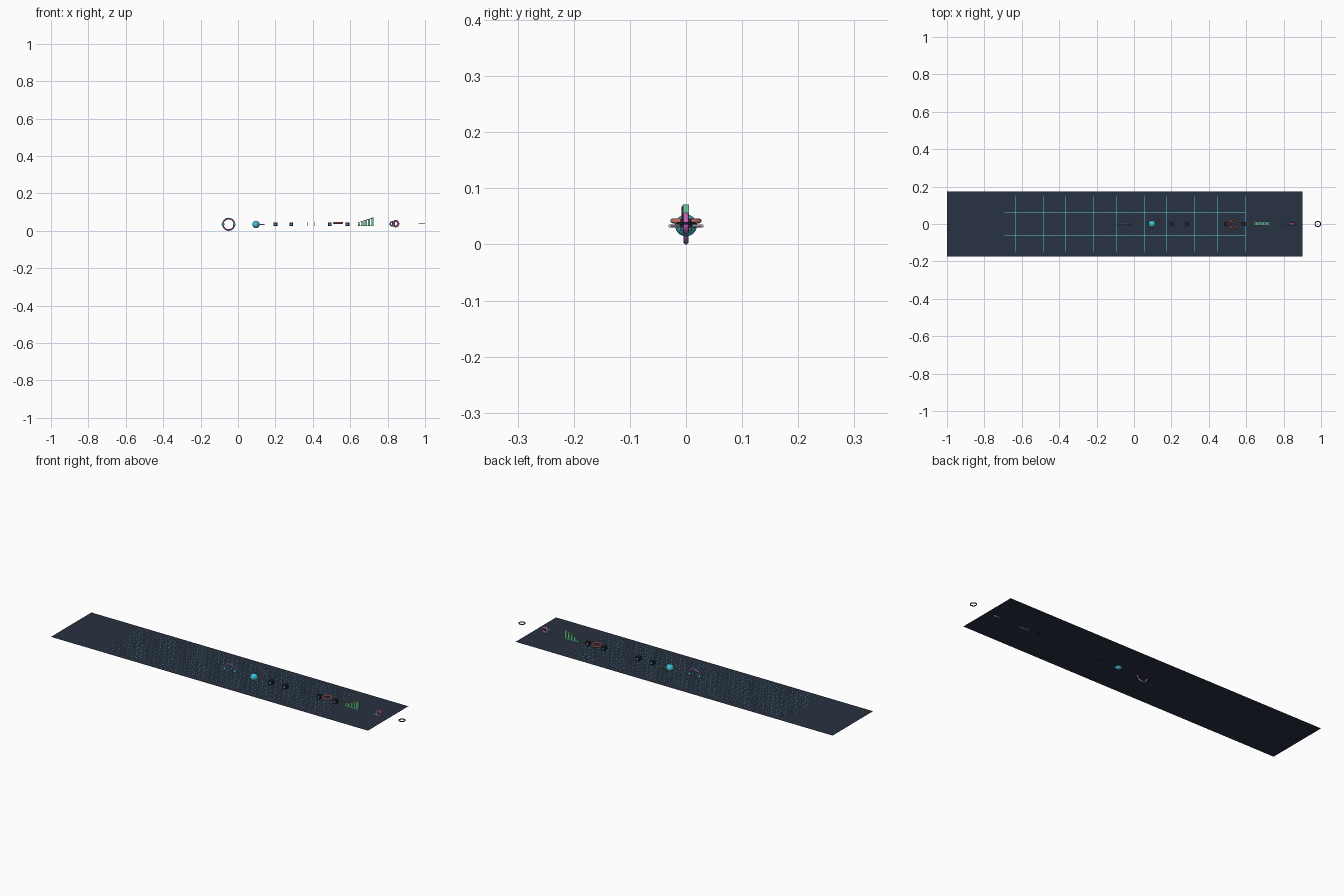
import bpy
from math import pi
from mathutils import Vector

cube = bpy.data.objects.get("Cube")
if cube:
    bpy.data.objects.remove(cube, do_unlink=True)


def material(name, rgb):
    m = bpy.data.materials.new(name)
    m.use_nodes = True
    m.diffuse_color = (*rgb, 1)
    m.node_tree.nodes["Principled BSDF"].inputs["Base Color"].default_value = (*rgb, 1)
    return m


SLATE = material("slate", (0.022, 0.032, 0.054))
NAVY = material("dark navy", (0.012, 0.016, 0.03))
TEAL = material("teal", (0.05, 0.52, 0.62))
CYAN = material("bright cyan", (0.08, 0.72, 0.85))
PURPLE = material("purple", (0.42, 0.22, 0.6))
MAGENTA = material("magenta", (0.62, 0.13, 0.52))
CORAL = material("coral", (0.75, 0.22, 0.17))
GREEN = material("green", (0.16, 0.6, 0.34))
PALE = material("pale pink", (0.78, 0.5, 0.68))


def finish(name, mat, smooth=False):
    ob = bpy.context.object
    ob.name = name
    ob.data.materials.append(mat)
    if smooth:
        bpy.ops.object.shade_smooth_by_angle()
    return ob


def box(name, loc, size, mat):
    bpy.ops.mesh.primitive_cube_add(size=1, location=loc)
    finish(name, mat).scale = size


def ball(name, loc, r, mat):
    bpy.ops.mesh.primitive_uv_sphere_add(segments=32, ring_count=16, radius=r, location=loc)
    finish(name, mat, True)


def ring(name, loc, major, minor, mat, upright=False):
    bpy.ops.mesh.primitive_torus_add(major_segments=48, minor_segments=12,
                                     major_radius=major, minor_radius=minor, location=loc,
                                     rotation=(pi / 2 if upright else 0, 0, 0))
    finish(name, mat, True)


def rod(name, a, b, r, mat):
    a, b = Vector(a), Vector(b)
    d = b - a
    bpy.ops.mesh.primitive_cylinder_add(vertices=12, radius=r, depth=d.length, location=(a + b) / 2,
                                        rotation=d.to_track_quat("Z", "Y").to_euler())
    finish(name, mat, True)


def block(name, x, accent):
    # Dark cube with a coloured plate on the front and back
    box(name, (x, 0, 0.035), (0.02, 0.02, 0.02), NAVY)
    for s in (-1, 1):
        box(name + "_plate", (x, s * 0.0102, 0.035), (0.008, 0.001, 0.008), accent)


# Floor sheet with a fine line grid resting on it
FLOOR = 0.0255
bpy.ops.mesh.primitive_plane_add(size=1, location=(-0.05, 0, FLOOR))
finish("floor", SLATE).scale = (1.9, 0.346, 1)
STEP, LINE = 0.03, 0.0004
for i in range(44):
    box(f"cross_line_{i}", (-0.695 + i * STEP, 0, FLOOR + LINE), (LINE, 0.296, LINE), CYAN)
for i in range(-4, 5):
    box(f"long_line_{i}", (-0.05, i * STEP, FLOOR + LINE), (1.29, LINE, LINE), CYAN)

# Upright gate ring with two side beads
ring("gate_ring", (-0.05, 0, 0.035), 0.0305, 0.0045, PURPLE, True)
for s in (-1, 1):
    ball("gate_bead", (-0.05 + s * 0.03, 0, 0.035), 0.0075, TEAL)

# Core ball with two spreading arms
ball("core_ball", (0.096, 0, 0.034), 0.0195, TEAL)
for s in (-1, 1):
    rod("core_arm", (0.108, s * 0.013, 0.033), (0.141, s * 0.029, 0.033), 0.0027, PALE)

# Dark blocks
for x in (0.2, 0.285):
    block("dark_block", x, TEAL)

# Thin marker posts
for x in (0.37, 0.41):
    rod("marker_post", (x, 0, FLOOR), (x, 0, 0.048), 0.001, PALE)

# Linked blocks and the flat ring between them
block("link_block_left", 0.49, TEAL)
block("link_block_right", 0.585, PURPLE)
ring("link_ring", (0.535, 0, 0.042), 0.0235, 0.0043, CORAL)

# Rising bars on a base strip, with a trend rod along the front
box("bar_base", (0.683, 0, FLOOR + 0.002), (0.084, 0.018, 0.004), GREEN)
for i in range(5):
    h = 0.014 + i * 0.008
    box("rising_bar", (0.648 + i * 0.0175, 0, FLOOR + h / 2), (0.011, 0.011, h), GREEN)
rod("trend_rod", (0.642, -0.006, 0.044), (0.718, -0.006, 0.068), 0.0016, CORAL)

# Pair of upright rings
ring("paired_ring_teal", (0.825, 0, 0.037), 0.011, 0.004, TEAL, True)
ring("paired_ring_magenta", (0.843, 0, 0.038), 0.014, 0.0055, MAGENTA, True)

# Small thin loose ring beyond the floor
ring("end_ring", (0.983, 0, 0.038), 0.0145, 0.0025, NAVY)
